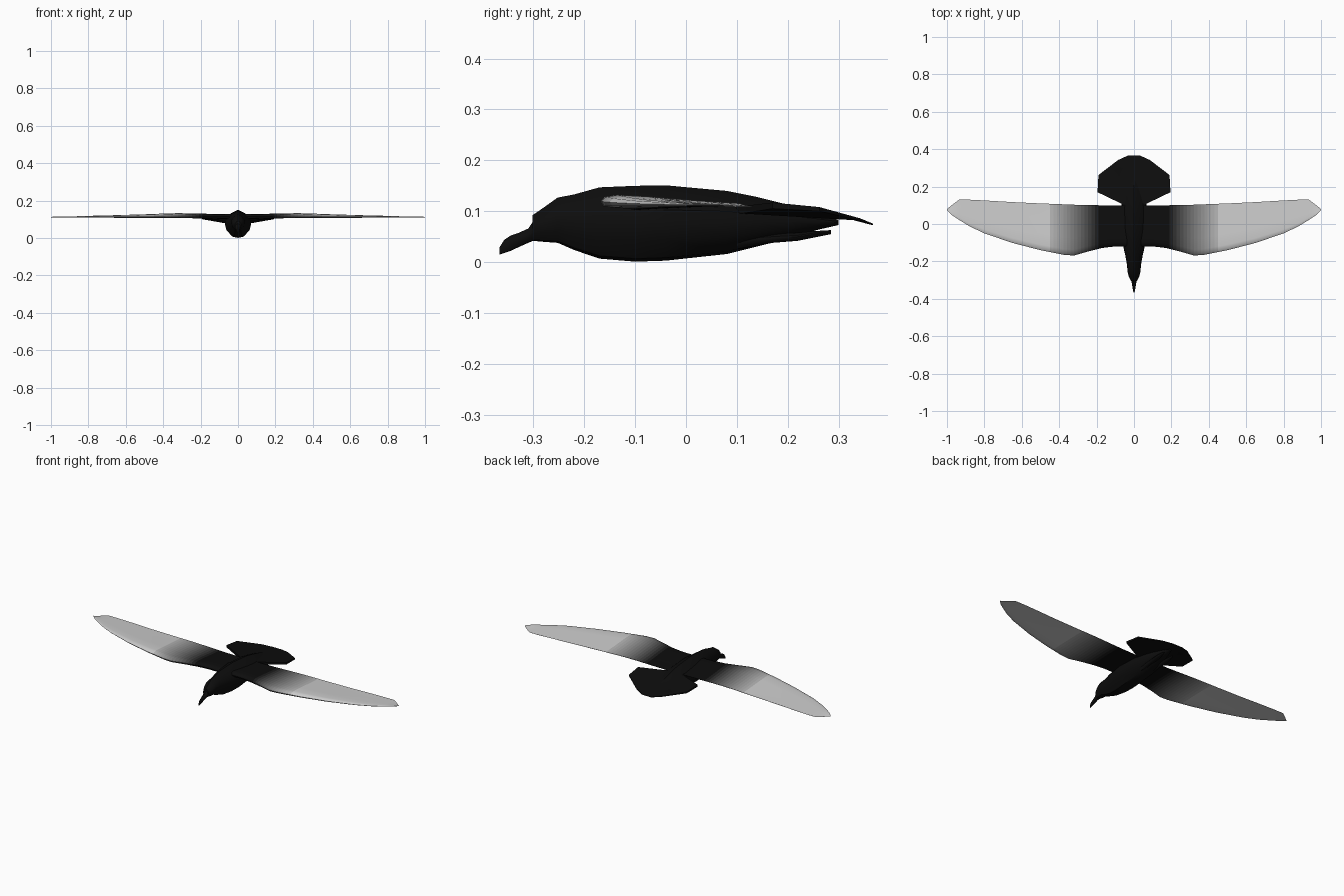
import bpy, bmesh, math

if "Cube" in bpy.data.objects:
    bpy.data.objects.remove(bpy.data.objects["Cube"])

def material(name, v):
    m = bpy.data.materials.new(name)
    m.diffuse_color = (v, v, v, 1)
    m.use_nodes = True
    m.node_tree.nodes["Principled BSDF"].inputs["Base Color"].default_value = m.diffuse_color
    return m

black = material("black_plumage", 0.004)

def finish(name, bm, mats, angle=35):
    bmesh.ops.recalc_face_normals(bm, faces=bm.faces)
    me = bpy.data.meshes.new(name)
    bm.to_mesh(me)
    bm.free()
    for m in mats:
        me.materials.append(m)
    ob = bpy.data.objects.new(name, me)
    bpy.context.collection.objects.link(ob)
    bpy.ops.object.select_all(action='DESELECT')
    ob.select_set(True)
    bpy.context.view_layer.objects.active = ob
    bpy.ops.object.shade_smooth_by_angle(angle=math.radians(angle))
    return ob

def loft(bm, rings):
    """Skin a list of closed rings and cap both ends."""
    rows = [[bm.verts.new(p) for p in r] for r in rings]
    n = len(rows[0])
    for a, b in zip(rows, rows[1:]):
        for i in range(n):
            j = (i + 1) % n
            bm.faces.new((a[i], a[j], b[j], b[i]))
    bm.faces.new(rows[0])
    bm.faces.new(rows[-1][::-1])

def mirror(ob):
    ob.modifiers.new("mirror", 'MIRROR')

# Cross-section shared by body, beak and feet (half, top to bottom)
HALF = [(0, 1), (.55, .74), (.95, .35), (1, .0), (.88, -.45), (.45, -.92), (0, -1)]
SECTION = HALF + [(-x, z) for x, z in HALF[-2:0:-1]]

def tube(name, stations, x0=0):
    bm = bmesh.new()
    loft(bm, [[(x0 + w * u, y, (top + bot) / 2 + v * (top - bot) / 2) for u, v in SECTION]
              for y, top, bot, w in stations])
    return finish(name, bm, [black])

# Body: y, top z, bottom z, half width
tube("body", [
    (-.302, .092, .042, .017), (-.28, .107, .040, .028), (-.252, .127, .038, .035),
    (-.22, .133, .024, .037), (-.17, .147, .007, .046), (-.10, .150, .001, .062),
    (-.04, .151, .003, .071), (.08, .140, .016, .070), (.14, .128, .031, .060),
    (.20, .113, .046, .045), (.26, .095, .064, .025), (.30, .083, .073, .010)])

# Hooked beak
tube("beak", [
    (-.295, .088, .044, .017), (-.31, .066, .038, .013), (-.328, .058, .030, .010),
    (-.345, .052, .022, .007), (-.357, .044, .018, .005), (-.366, .030, .015, .002)])

# Tucked feet below the tail
for side, x in (("left", -.03), ("right", .03)):
    tube(side + "_foot", [(.10, .055, .025, .012), (.17, .056, .038, .012),
                          (.22, .058, .042, .016), (.25, .061, .048, .013),
                          (.285, .063, .055, .004)], x)

# Fanned tail: a thin bevelled sheet, dipping slightly to the tip
outline = [(.03, .08), (.07, .11), (.195, .17), (.19, .262), (.085, .342), (.03, .367)]
outline += [(-x, y) for x, y in reversed(outline)]

def tail_z(x, y):
    return .098 - .07 * max(0, y - .08) + .02 * abs(x) / .2 - .006 * max(0, y - .3) / .06

bm = bmesh.new()
loft(bm, [[(x, y, tail_z(x, y) + dz * (1 - .8 * (y - .08) / .29)) for x, y in outline]
          for dz in (.008, -.008)])
finish("tail", bm, [black])

# Wing: x, leading y, trailing y, centre z, thickness
WING = [(.00, -.12, .10, .114, .026), (.10, -.12, .10, .115, .026),
        (.17, -.128, .10, .116, .026), (.25, -.148, .101, .118, .026),
        (.32, -.168, .103, .119, .026), (.37, -.166, .105, .119, .024),
        (.50, -.140, .110, .117, .019), (.65, -.101, .117, .115, .014),
        (.80, -.050, .126, .114, .009), (.88, -.012, .130, .113, .006),
        (.935, .022, .130, .113, .004), (.97, .045, .104, .113, .003),
        (1.0, .073, .080, .113, .002)]
FOIL = [(0, 0), (.03, .38), (.12, .55), (.35, .45), (.7, .18), (1, 0.02),
        (1, -.04), (.6, -.16), (.3, -.32), (.1, -.45), (.02, -.35)]

def station(x):
    for a, b in zip(WING, WING[1:]):
        if x <= b[0]:
            t = (x - a[0]) / (b[0] - a[0])
            return [p + (q - p) * t for p, q in zip(a, b)]

# Fine stations where the plumage fades from black to pale grey
FADE0, FADE1, STEPS = .19, .45, 14
fade = [FADE0 + (FADE1 - FADE0) * i / STEPS for i in range(STEPS + 1)]
xs = sorted({s[0] for s in WING} | set(fade))
mats = [black] + [material("wing_fade_%d" % i, .004 + .5 * ((i + 1) / (STEPS + 1)) ** 1.5)
                  for i in range(STEPS + 1)]
bm = bmesh.new()
rings = []
for x in xs:
    _, lead, trail, z, th = station(x)
    rings.append([(x, lead + u * (trail - lead), z - .004 * u + v * th) for u, v in FOIL])
loft(bm, rings)
for f in bm.faces:
    t = (f.calc_center_median().x - FADE0) / (FADE1 - FADE0)
    f.material_index = max(0, min(STEPS + 1, math.floor(t * STEPS) + 1))
bmesh.ops.delete(bm, geom=[f for f in bm.faces if f.calc_center_median().x < 1e-4],
                 context='FACES')
mirror(finish("wings", bm, mats, 50))
